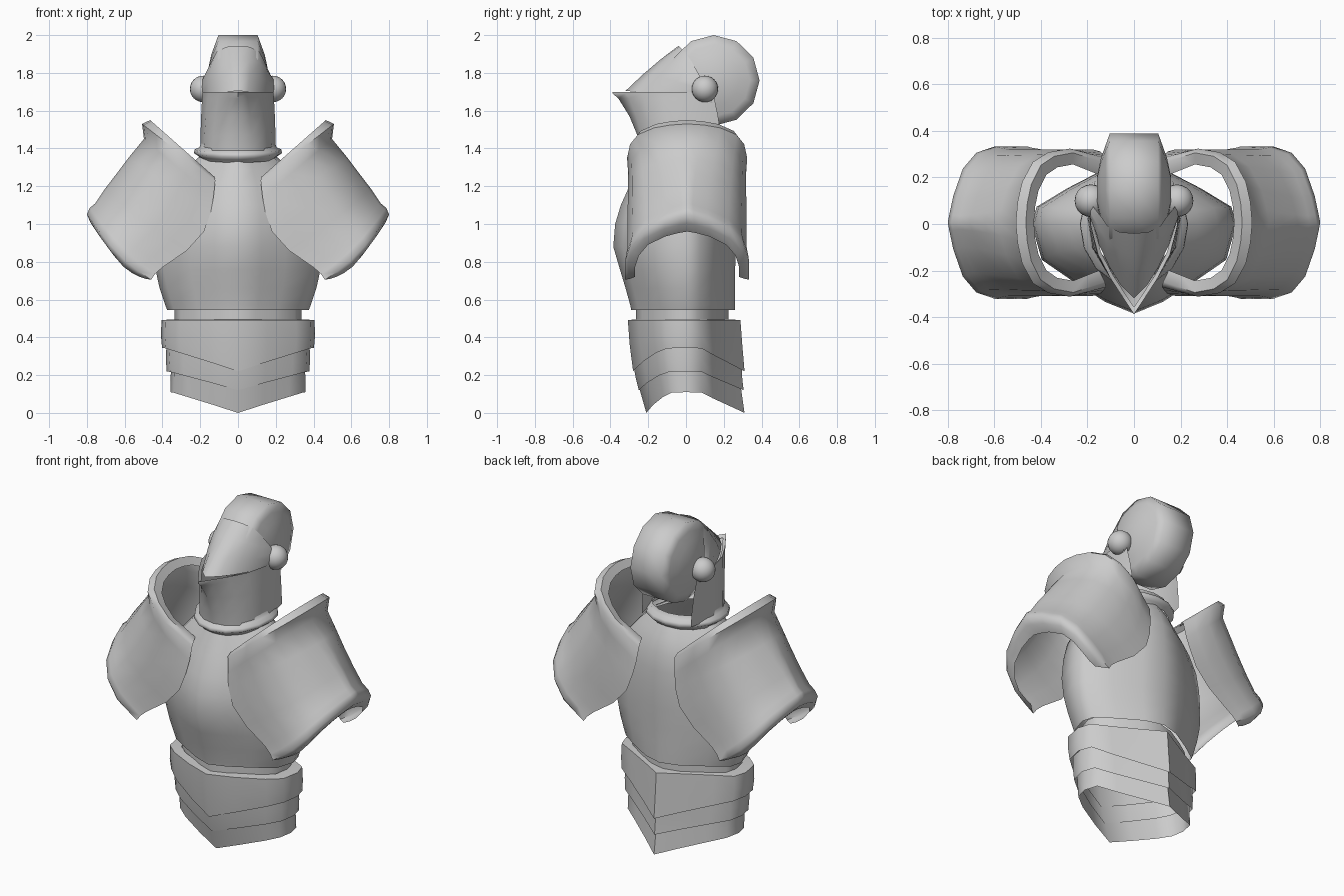
import bpy, bmesh, math

if "Cube" in bpy.data.objects:
    bpy.data.objects.remove(bpy.data.objects["Cube"])


def loft(name, rings, closed=True, caps=False, sharp=55):
    """Skin a list of equal-length point rings into a smooth-shaded mesh."""
    bm = bmesh.new()
    rows = [[bm.verts.new(p) for p in r] for r in rings]
    n = len(rows[0])
    for a, b in zip(rows, rows[1:]):
        for i in range(n if closed else n - 1):
            j = (i + 1) % n
            bm.faces.new((a[i], a[j], b[j], b[i]))
    if caps:
        bm.faces.new(rows[0])
        bm.faces.new(rows[-1])
    bmesh.ops.remove_doubles(bm, verts=bm.verts, dist=0.0005)
    bmesh.ops.recalc_face_normals(bm, faces=bm.faces)
    me = bpy.data.meshes.new(name)
    bm.to_mesh(me)
    bm.free()
    me.shade_smooth()
    me.set_sharp_from_angle(angle=math.radians(sharp))
    ob = bpy.data.objects.new(name, me)
    bpy.context.collection.objects.link(ob)
    return ob


def full(half):
    """Close a half ring that runs from front centre to back centre."""
    return half + [(-x, y, z) for x, y, z in half[-2:0:-1]]


def arch(half):
    """Mirror a half strip whose first point lies on the centre line."""
    return [(-x, y, z) for x, y, z in half[:0:-1]] + half


# Breastplate and backplate, with the narrower waist below
PLAN = [(0, -1), (.28, -.87), (.57, -.66), (.9, -.4), (1, 0),
        (.95, .28), (.65, .58), (.3, .88), (0, 1)]


def body_ring(z, hx, front, back):
    return full([(x * hx, -y * front if y < 0 else y * back, z) for x, y in PLAN])


loft("breastplate", [body_ring(*s) for s in [
    (.545, .375, -.29, .26),
    (.57, .385, -.295, .26), (.66, .415, -.32, .26), (.76, .437, -.35, .26),
    (.88, .44, -.385, .265), (1.0, .43, -.375, .265), (1.1, .41, -.345, .26),
    (1.2, .36, -.30, .25), (1.29, .28, -.26, .22), (1.36, .2, -.23, .18)]], sharp=80)
loft("waist", [body_ring(.48, .335, -.265, .225), body_ring(.57, .335, -.265, .225)])

# Waist bands: V-shaped lower edge at front and back
BAND = [(0, -1), (.38, -.82), (.76, -.57), (.95, -.36), (1, 0),
        (.94, .27), (.68, .46), (.32, .74), (0, 1)]
DROP = [1, .6, .22, .03, 0, .03, .3, .66, 1]


def band_ring(hx, front, back, z, drop):
    return full([(x * hx, -y * front if y < 0 else y * back, z - d * drop)
                 for (x, y), d in zip(BAND, DROP)])


loft("waist_band_upper", [
    band_ring(.335, -.255, .22, .495, 0), band_ring(.405, -.308, .288, .492, 0),
    band_ring(.408, -.298, .298, .41, .05), band_ring(.402, -.28, .31, .345, .125)])
loft("waist_band_middle", [
    band_ring(.378, -.28, .295, .37, .11), band_ring(.382, -.265, .298, .29, .11),
    band_ring(.378, -.25, .305, .22, .1)])
loft("waist_band_lower", [
    band_ring(.355, -.25, .29, .25, .11), band_ring(.358, -.21, .31, .11, .11)])

# Shoulder plates: U-shaped sections from the collar rim to the arm rim
SECTION = [(0, 0), (.02, .28), (.07, .55), (.19, .82), (.36, .95),
           (.6, 1), (.82, 1), (1, 1)]
STATIONS = [  # crest x, z, inner end x, z, half depth, inner pinch, roundness, bulge
    (.43, 1.51, .15, 1.25, .25, .82, 1, 0), (.465, 1.55, .125, 1.25, .30, .85, 1, 0),
    (.508, 1.53, .12, 1.23, .318, .87, 1, 0), (.498, 1.45, .13, 1.14, .312, .93, 1.1, 0),
    (.58, 1.35, .145, 1.06, .312, .98, 1.35, 0), (.64, 1.27, .18, .96, .315, 1, 1.55, 0),
    (.705, 1.185, .27, .86, .315, 1, 1.75, .015), (.755, 1.11, .40, .77, .315, 1, 1.85, .03),
    (.785, 1.085, .44, .735, .322, 1, 1.8, .035),
    (.80, 1.05, .46, .705, .328, 1, 1.75, .04), (.78, 1.005, .49, .71, .31, .98, 1.6, .045),
    (.735, .96, .52, .72, .275, 1, 1.4, .045)]


def shoulder_ring(side, cx, cz, ex, ez, w, pinch, power, bulge):
    half = []
    for t, y in SECTION:
        push = bulge * math.sin(math.pi * t)
        half.append((side * (cx + (ex - cx) * t),
                     .006 + w * y ** power * (1 + (pinch - 1) * max(0, (t - .6) / .4)),
                     cz + (ez - cz) * t - push))
    return [(x, .012 - y, z) for x, y, z in half[:0:-1]] + half


for side, label in ((1, "right"), (-1, "left")):
    loft("shoulder_plate_" + label, [shoulder_ring(side, *s) for s in STATIONS], False)

# Neck collar with a rolled flange
def collar_ring(z, hx, front, back):
    return full([(hx * math.sin(a), front * math.cos(a) if math.cos(a) > 0
                  else -back * math.cos(a), z - .02 * max(0, math.cos(a)))
                 for a in [i * math.pi / 8 for i in range(9)]])


loft("neck_collar", [collar_ring(*s) for s in [
    (1.345, .20, -.235, .18), (1.36, .21, -.25, .195), (1.375, .233, -.27, .21),
    (1.395, .23, -.265, .205), (1.405, .205, -.24, .185), (1.43, .195, -.23, .175)]], sharp=80)

# Chin guard: open at the back, prow at the front
CHIN_TOP = [(0, -.388), (.045, -.32), (.1, -.235), (.155, -.13), (.188, 0), (.18, .14)]
CHIN_LOW = [(0, -.24), (.075, -.225), (.135, -.18), (.18, -.1), (.2, .02), (.165, .19)]


def chin_ring(k, z, grow=0.0):
    return arch([((a + (b - a) * k) * (1 + grow), (c + (d - c) * k) * (1 + grow), z)
                 for (a, c), (b, d) in zip(CHIN_LOW, CHIN_TOP)])


loft("chin_guard", [chin_ring(0, 1.39), chin_ring(.12, 1.47), chin_ring(.4, 1.57),
                    chin_ring(.8, 1.665), chin_ring(1, 1.69), chin_ring(1, 1.70),
                    chin_ring(1, 1.685, -.08)], False, sharp=80)

# Visor: lofted from its lower edge to the brow arch
LOWER = [(0, -.32, 1.705), (.055, -.265, 1.70), (.105, -.185, 1.695),
         (.15, -.09, 1.69), (.185, .03, 1.68), (.18, .14, 1.64)]
BROW = [(0, -.04, 1.943), (.06, -.035, 1.938), (.112, -.01, 1.915),
        (.14, .03, 1.86), (.172, .07, 1.79), (.188, .12, 1.7)]


def visor_ring(k):
    puff = 1 + .09 * math.sin(math.pi * k)
    return arch([(p[0] * (1 - k) * puff + q[0] * k * puff, p[1] + (q[1] - p[1]) * k,
                  p[2] + (q[2] - p[2]) * k + .01 * math.sin(math.pi * k))
                 for p, q in zip(LOWER, BROW)])


loft("visor", [visor_ring(k) for k in (0, .33, .67, 1)], False, sharp=90)

# Skull of the helmet: a thick twelve-sided disc with bulging sides
def skull_ring(x, r):
    return [(x, .147 + r * 1.01 * math.cos(i * math.pi / 6),
             1.76 + r * math.sin(i * math.pi / 6)) for i in range(12)]


loft("helmet_skull", [skull_ring(*s) for s in [
    (-.16, .05), (-.142, .135), (-.122, .19), (-.104, .24), (0, .24),
    (.104, .24), (.122, .19), (.142, .135), (.16, .05)]], True, True, sharp=80)

# Visor pivots
for side, label in ((1, "right"), (-1, "left")):
    bpy.ops.mesh.primitive_uv_sphere_add(segments=20, ring_count=12, radius=.07,
                                         location=(side * .185, .1, 1.715))
    ob = bpy.context.object
    ob.name = "visor_pivot_" + label
    bpy.ops.object.shade_smooth()
